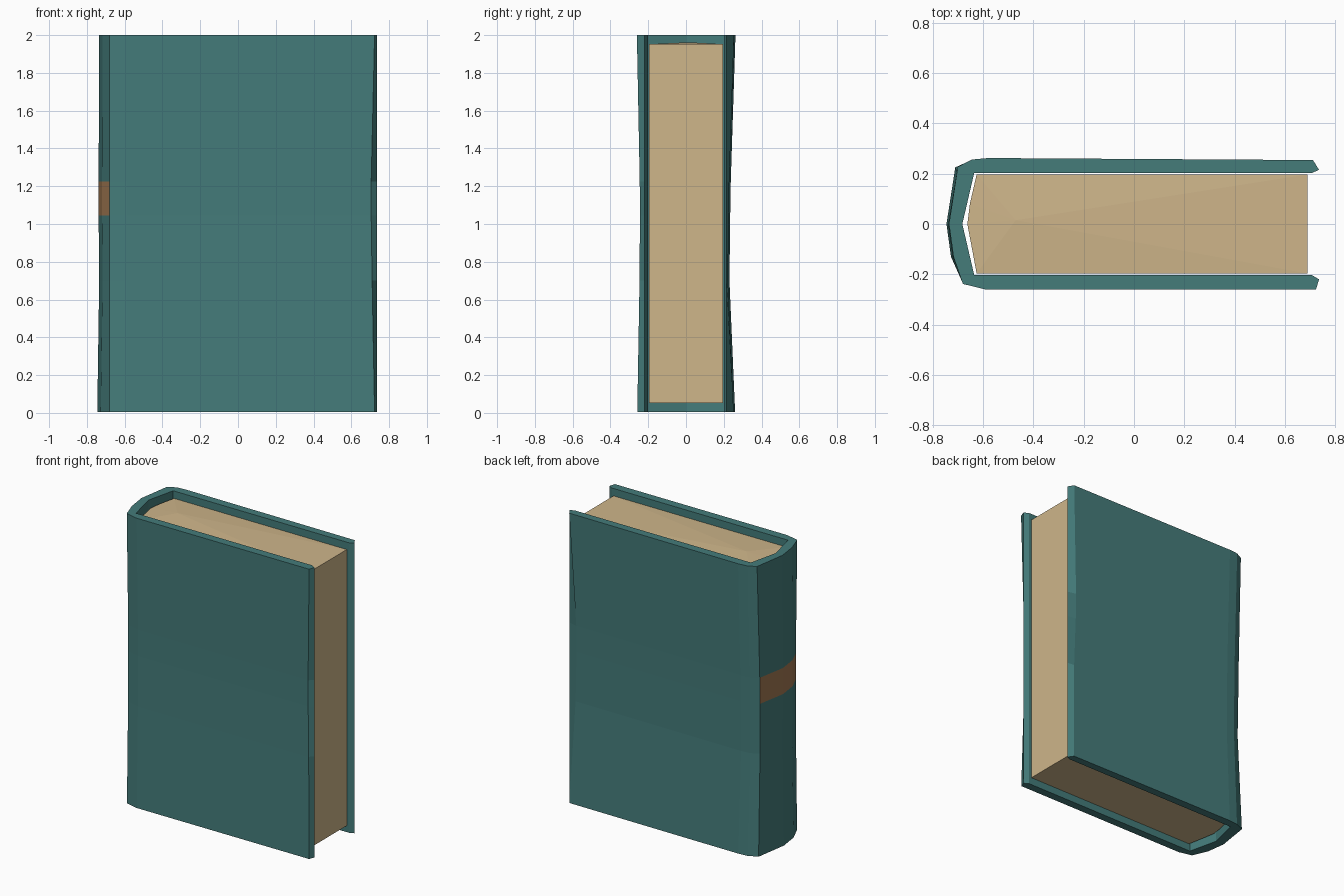
import bpy, bmesh

if "Cube" in bpy.data.objects:
    bpy.data.objects.remove(bpy.data.objects["Cube"])


def material(name, color):
    m = bpy.data.materials.new(name)
    m.diffuse_color = (*color, 1)
    m.use_nodes = True
    m.node_tree.nodes["Principled BSDF"].inputs["Base Color"].default_value = m.diffuse_color
    return m


teal = material("teal cloth", (0.058, 0.200, 0.195))
paper = material("cream paper", (0.62, 0.465, 0.255))
tan = material("tan band", (0.36, 0.19, 0.085))


def finish(bm, name, mats):
    bmesh.ops.recalc_face_normals(bm, faces=bm.faces)
    me = bpy.data.meshes.new(name)
    bm.to_mesh(me)
    bm.free()
    for m in mats:
        me.materials.append(m)
    ob = bpy.data.objects.new(name, me)
    bpy.context.collection.objects.link(ob)
    return ob


def loft(bm, rings):
    """Skin stacked rings and cap the ends; returns (bottom, top) caps."""
    vs = [[bm.verts.new(p) for p in r] for r in rings]
    n = len(vs[0])
    for a, b in zip(vs, vs[1:]):
        for i in range(n):
            j = (i + 1) % n
            bm.faces.new((a[i], a[j], b[j], b[i]))
    return bm.faces.new(vs[0]), bm.faces.new(vs[-1])


# Cover: U-shaped section, pinched a little towards mid height
def cover_ring(z, front, back, spine, bevel):
    outer = [(0.735, -0.22), (0.735 - bevel, front), (-0.59, front),
             (-0.68, front + 0.022), (spine + 0.018, -0.13), (spine, 0.0),
             (spine + 0.035, back - 0.035), (-0.645, back - 0.006),
             (-0.58, back), (0.735 - 2 * bevel, back - 0.008), (0.735, 0.215)]
    inner = [(0.705, 0.202), (-0.635, 0.202), (-0.682, 0.0),
             (-0.635, -0.202), (0.705, -0.202)]
    return [(x, y, z) for x, y in outer + inner]


BAND = (1.045, 1.225)
levels = [(0.005, -0.258, 0.260, -0.745, 0.012),
          (0.70, -0.246, 0.230, -0.735, 0.025),
          (BAND[0], -0.244, 0.234, -0.738, 0.03),
          (BAND[1], -0.245, 0.237, -0.738, 0.03),
          (2.0, -0.260, 0.262, -0.735, 0.012)]
bm = bmesh.new()
loft(bm, [cover_ring(*lv) for lv in levels])
bmesh.ops.recalc_face_normals(bm, faces=bm.faces)
# Tan band: the outer spine faces between the two band heights
for f in bm.faces:
    zs = [v.co.z for v in f.verts]
    if (min(zs) > BAND[0] - 0.01 and max(zs) < BAND[1] + 0.01
            and max(v.co.x for v in f.verts) < -0.675 and f.normal.x < -0.1):
        f.material_index = 1
bmesh.ops.triangulate(bm, faces=[f for f in bm.faces if len(f.verts) > 4])
finish(bm, "book_cover", [teal, tan])

# Page block: rounded back, flat fore edge, faintly creased top
profile = [(0.69, -0.197), (0.69, -0.04), (0.69, 0.09), (0.69, 0.197),
           (-0.625, 0.197), (-0.652, 0.08), (-0.662, 0.0), (-0.625, -0.197)]
bm = bmesh.new()
bottom, top = loft(bm, [[(x, y, z) for x, y in profile] for z in (0.052, 1.952)])
peak = bmesh.ops.poke(bm, faces=[top])["verts"][0]
peak.co = (-0.47, 0.015, 1.962)
finish(bm, "page_block", [paper])
